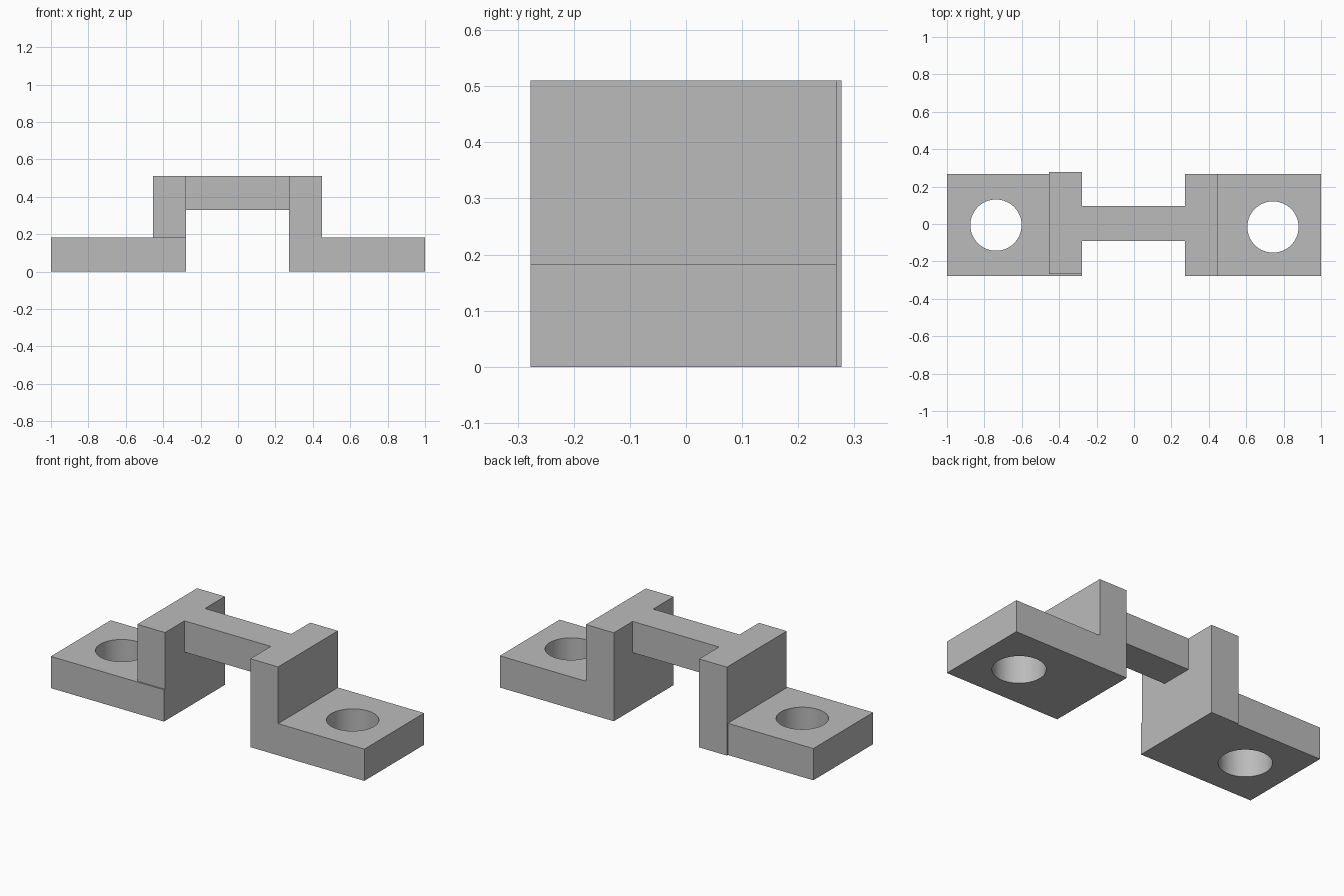
import bpy, bmesh, math

cube = bpy.data.objects.get("Cube")
if cube:
    bpy.data.objects.remove(cube, do_unlink=True)

grey = bpy.data.materials.new("plain grey")
grey.use_nodes = True
colour = (0.5, 0.5, 0.5, 1)
grey.diffuse_color = colour
grey.node_tree.nodes["Principled BSDF"].inputs["Base Color"].default_value = colour


def prism(name, profile, y0, y1):
    """Extrude an x-z outline from y0 to y1."""
    bm = bmesh.new()
    face = bm.faces.new([bm.verts.new((x, y0, z)) for x, z in profile])
    out = bmesh.ops.extrude_face_region(bm, geom=[face])
    verts = [v for v in out["geom"] if isinstance(v, bmesh.types.BMVert)]
    bmesh.ops.translate(bm, verts=verts, vec=(0, y1 - y0, 0))
    bmesh.ops.recalc_face_normals(bm, faces=bm.faces)
    mesh = bpy.data.meshes.new(name)
    bm.to_mesh(mesh)
    bm.free()
    mesh.materials.append(grey)
    obj = bpy.data.objects.new(name, mesh)
    bpy.context.collection.objects.link(obj)
    return obj


def box(name, x0, x1, y0, y1, z0, z1):
    return prism(name, [(x0, z0), (x1, z0), (x1, z1), (x0, z1)], y0, y1)


def combine(target, tool, operation):
    """Apply a boolean and discard the tool."""
    mod = target.modifiers.new(operation.lower(), "BOOLEAN")
    mod.operation, mod.solver, mod.object = operation, "EXACT", tool
    bpy.ops.object.select_all(action="DESELECT")
    bpy.context.view_layer.objects.active = target
    target.select_set(True)
    bpy.ops.object.modifier_apply(modifier=mod.name)
    bpy.data.objects.remove(tool, do_unlink=True)


def drill(target, x, y):
    """Cut a round bolt hole through a foot."""
    bpy.ops.mesh.primitive_cylinder_add(vertices=64, radius=0.137, depth=1,
                                        location=(x, y, 0))
    cutter = bpy.context.object
    cutter.name = "hole_cutter"
    cutter.hide_render = True
    cutter.data.materials.append(grey)
    combine(target, cutter, "DIFFERENCE")
    bpy.ops.object.shade_smooth_by_angle(angle=math.radians(30))


front, back = -0.277, 0.268
foot_top, top = 0.183, 0.51
inner_r, inner_l = -0.278, 0.273

# Left bracket: one stepped profile
left = prism("left_bracket", [(inner_l, 0), (1, 0), (1, foot_top), (0.45, foot_top),
                              (0.45, top), (inner_l, top)], front, back)
drill(left, 0.743, -0.016)

# Right bracket: foot with an upright set slightly further back
right = box("right_bracket", -1, inner_r, front, back, 0, foot_top)
upright = box("right_upright", -0.455, inner_r, front + 0.009, back + 0.009, 0, top)
combine(right, upright, "UNION")
drill(right, -0.738, -0.006)

# Bridge joining the uprights
box("bridge", inner_r, inner_l, -0.091, 0.096, 0.33, top)
